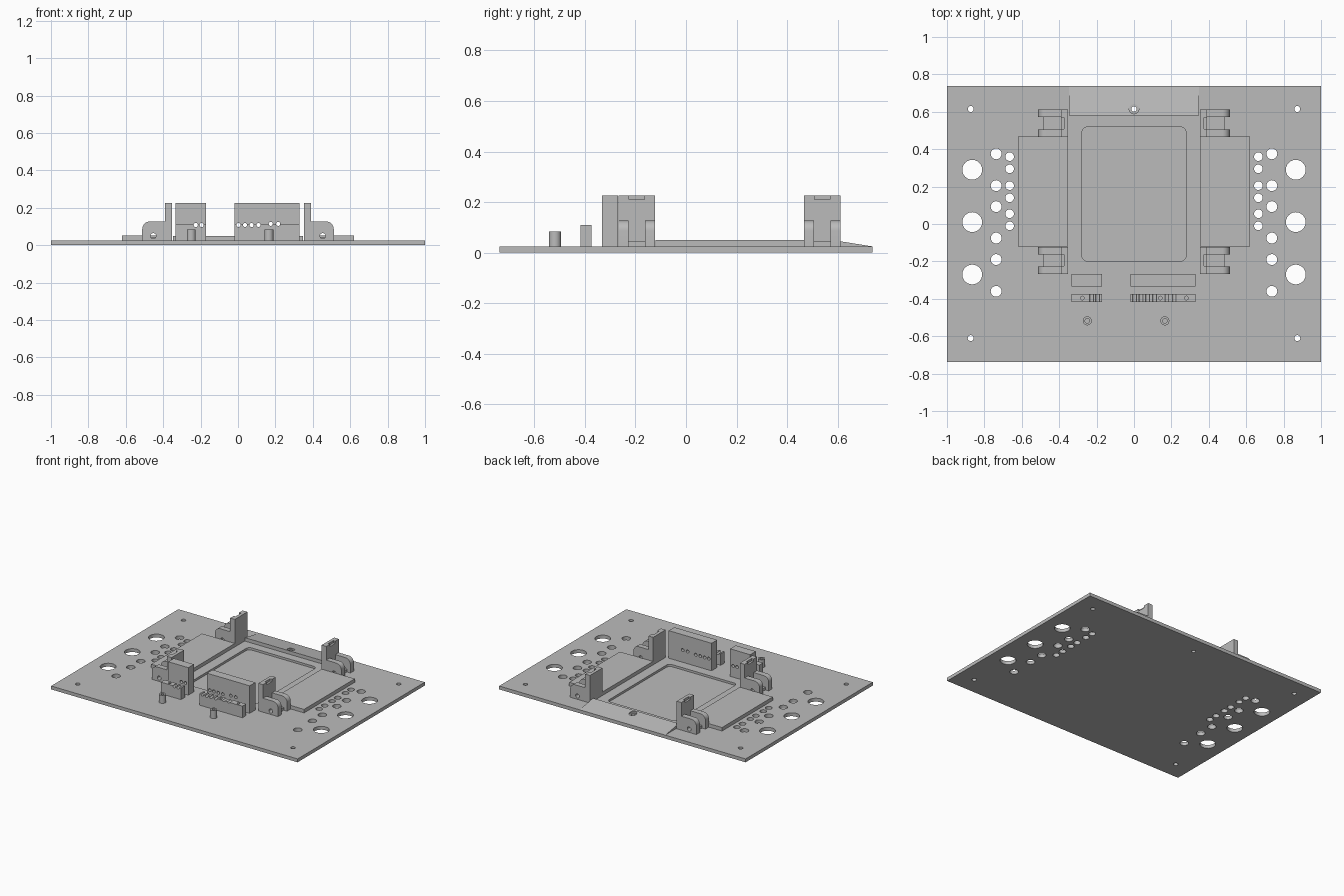
import bpy, bmesh, math
from mathutils import Vector

cube = bpy.data.objects.get("Cube")
if cube:
    bpy.data.objects.remove(cube, do_unlink=True)

grey = bpy.data.materials.new("plain_grey")
grey.use_nodes = True
grey.diffuse_color = (0.5, 0.5, 0.5, 1)
grey.node_tree.nodes["Principled BSDF"].inputs["Base Color"].default_value = (0.5, 0.5, 0.5, 1)

TOP = 0.025    # upper face of the base plate
SINK = 0.02    # parts start slightly inside the plate


def prism(name, pts, axis, lo, hi):
    """Extrude a 2D outline along an axis: x takes (y,z), y takes (x,z), z takes (x,y)."""
    def place(p, d):
        a, b = p
        return {"x": (d, a, b), "y": (a, d, b), "z": (a, b, d)}[axis]
    bm = bmesh.new()
    rings = [[bm.verts.new(place(p, d)) for p in pts] for d in (lo, hi)]
    for ring in rings:
        bm.faces.new(ring)
    n = len(pts)
    for i in range(n):
        j = (i + 1) % n
        bm.faces.new((rings[0][i], rings[0][j], rings[1][j], rings[1][i]))
    bmesh.ops.recalc_face_normals(bm, faces=bm.faces)
    mesh = bpy.data.meshes.new(name)
    bm.to_mesh(mesh)
    bm.free()
    mesh.materials.append(grey)
    ob = bpy.data.objects.new(name, mesh)
    bpy.context.collection.objects.link(ob)
    return ob


def box(name, x0, x1, y0, y1, z0, z1):
    x0, x1 = sorted((x0, x1))
    return prism(name, [(x0, y0), (x1, y0), (x1, y1), (x0, y1)], "z", z0, z1)


def circle(a, b, r, n=24):
    return [(a + r * math.cos(math.tau * i / n), b + r * math.sin(math.tau * i / n))
            for i in range(n)]


def rod(a, b, r, axis, lo, hi, name="cutter"):
    return prism(name, circle(a, b, r), axis, lo, hi)


def cut(ob, cutters):
    """Subtract the cutters, then discard them."""
    for c in cutters:
        c.hide_render = True
        mod = ob.modifiers.new("cut", "BOOLEAN")
        mod.operation, mod.solver, mod.object = "DIFFERENCE", "EXACT", c
    dg = bpy.context.evaluated_depsgraph_get()
    mesh = bpy.data.meshes.new_from_object(ob.evaluated_get(dg))
    ob.modifiers.clear()
    ob.data = mesh
    for c in cutters:
        bpy.data.objects.remove(c, do_unlink=True)
    return ob


# Base plate with mounting holes and a rounded pocket
plate = box("base_plate", -1, 1, -0.737, 0.737, 0, TOP)
hole_rows = [
    (0.865, 0.053, (0.29, 0.01, -0.27)),
    (0.737, 0.029, (0.375, 0.205, 0.093, -0.075, -0.19, -0.36)),
    (0.665, 0.023, (0.36, 0.295, 0.205, 0.14, 0.055, -0.01)),
    (0.873, 0.016, (0.615, -0.61)),
]
holes = [rod(s * x, y, r, "z", -0.1, 0.1)
         for x, r, ys in hole_rows for y in ys for s in (-1, 1)]
holes.append(rod(0, 0.615, 0.014, "z", -0.1, 0.1))
pocket = []
for cx, cy, start in ((0.25, 0.49, 0), (-0.25, 0.49, 90), (-0.25, -0.17, 180), (0.25, -0.17, 270)):
    for k in range(7):
        t = math.radians(start + 15 * k)
        pocket.append((cx + 0.028 * math.cos(t), cy + 0.028 * math.sin(t)))
holes.append(prism("cutter", pocket, "z", 0.009, 0.1))
parts = [cut(plate, holes)]

# Rear ramp with a counterbored hole
ramp = prism("rear_ramp", [(0.58, SINK), (0.58, 0.05), (0.736, TOP), (0.736, SINK)],
             "x", -0.348, 0.348)
parts.append(cut(ramp, [rod(0, 0.615, 0.014, "z", -0.1, 0.1),
                        rod(0, 0.615, 0.026, "z", 0.036, 0.1)]))

# Side platforms and the four corner brackets
for s, side in ((1, "left"), (-1, "right")):
    box(side + "_platform", s * 0.352, s * 0.62, -0.12, 0.468, SINK, 0.051)
    for y0, end in ((-0.267, "front"), (0.466, "rear")):
        tag = side + "_" + end
        wall = box(tag + "_bracket_wall", s * 0.352, s * 0.39, y0, y0 + 0.145, SINK, 0.227)
        notch = box("cutter", s * 0.375, s * 0.45, y0 + 0.042, y0 + 0.103, 0.21, 0.3)
        cut(wall, [notch])
        box(tag + "_bracket_foot", s * 0.385, s * 0.485, y0 + 0.035, y0 + 0.11, SINK, 0.045)
        # Ears: plates with one rounded upper corner and a pin hole
        outline = [(s * 0.385, SINK), (s * 0.385, 0.127)]
        for k in range(9):
            t = math.radians(90 - 90 * k / 8)
            outline.append((s * (0.472 + 0.04 * math.cos(t)), 0.087 + 0.04 * math.sin(t)))
        outline.append((s * 0.512, SINK))
        for k, dy in enumerate((0, 0.105)):
            ear = prism(f"{tag}_ear_{k + 1}", outline, "y", y0 + dy, y0 + dy + 0.04)
            parts.append(cut(ear, [rod(s * 0.453, 0.05, 0.015, "y", y0 - 0.1, y0 + 0.3)]))

# Upright panels, each with a low clamp strip in front sharing its cable holes
for name, x0, x1, cables, screws in (
        ("wide", -0.02, 0.328, (0.003, 0.037, 0.073, 0.11, 0.175, 0.215), (0.14, 0.28)),
        ("narrow", -0.333, -0.17, (-0.226, -0.194), (-0.277,))):
    def bores():
        return [rod(x, 0.114 if x > 0.15 else 0.108, 0.011, "y", -0.6, -0.1) for x in cables]
    panel = box(name + "_panel", x0, x1, -0.333, -0.268, SINK, 0.227)
    parts.append(cut(panel, bores()))
    strip = box(name + "_clamp_strip", x0, x1, -0.418, -0.374, SINK, 0.11)
    parts.append(cut(strip, bores() + [rod(x, -0.396, 0.01, "z", 0.04, 0.2) for x in screws]))

# Hollow pegs at the front
for name, x in (("left_peg", 0.165), ("right_peg", -0.25)):
    peg = rod(x, -0.518, 0.024, "z", SINK, 0.083, name)
    parts.append(cut(peg, [rod(x, -0.518, 0.012, "z", 0.04, 0.2)]))

# Smooth the round surfaces, keeping edges sharp
bpy.ops.object.select_all(action="DESELECT")
for ob in parts:
    ob.select_set(True)
bpy.context.view_layer.objects.active = plate
bpy.ops.object.shade_smooth_by_angle(angle=math.radians(30))
